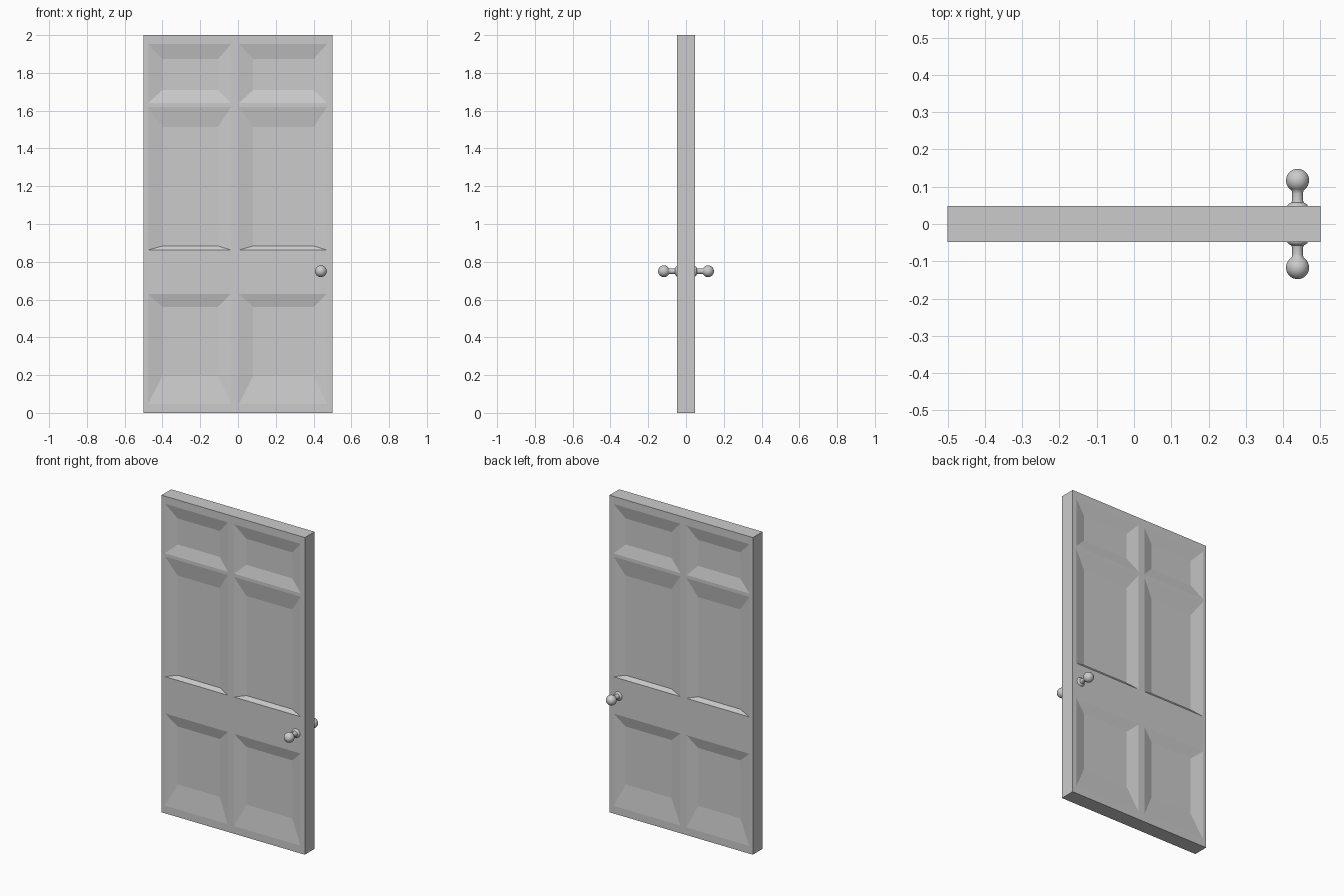
import bpy, bmesh, math

if "Cube" in bpy.data.objects:
    bpy.data.objects.remove(bpy.data.objects["Cube"])

HALF = 0.048     # half door thickness
DEPTH = 0.018    # panel recess depth


def new_object(name, bm):
    mesh = bpy.data.meshes.new(name)
    bm.to_mesh(mesh)
    bm.free()
    obj = bpy.data.objects.new(name, mesh)
    bpy.context.collection.objects.link(obj)
    return obj


# Panel columns and rows: outer low, inner low, inner high, outer high
columns = [(-0.476, -0.40, -0.106, -0.037), (0.005, 0.08, 0.40, 0.471)]
rows = [(0.048, 0.196, 0.561, 0.63),
        (0.862, 0.884, 1.513, 1.619),
        (1.64, 1.709, 1.873, 1.952)]


def spans(panels, low, high):
    """Split a side into plain strips and panel strips."""
    result = []
    for p in panels:
        result += [(low, p[0], None), (p[0], p[3], p)]
        low = p[3]
    return result + [(low, high, None)]


# Door leaf: front half with bevelled recesses, mirrored to the back
bm = bmesh.new()


def ring(x0, x1, z0, z1, y):
    return [bm.verts.new(c) for c in
            ((x0, y, z0), (x1, y, z0), (x1, y, z1), (x0, y, z1))]


for x0, x1, col in spans(columns, -0.5, 0.5):
    for z0, z1, row in spans(rows, 0.0, 2.0):
        outer = ring(x0, x1, z0, z1, -HALF)
        if col and row:
            inner = ring(col[1], col[2], row[1], row[2], -HALF + DEPTH)
            bm.faces.new(inner)
            for i in range(4):
                j = (i + 1) % 4
                bm.faces.new((outer[i], outer[j], inner[j], inner[i]))
        else:
            bm.faces.new(outer)
bmesh.ops.remove_doubles(bm, verts=bm.verts[:], dist=0.0005)

# Door edges, from the front face to the middle plane
rim = [e for e in bm.edges if e.is_boundary]
extruded = bmesh.ops.extrude_edge_only(bm, edges=rim)["geom"]
for v in extruded:
    if isinstance(v, bmesh.types.BMVert):
        v.co.y = 0.0
bmesh.ops.recalc_face_normals(bm, faces=bm.faces[:])
door = new_object("door_leaf", bm)
mirror = door.modifiers.new("back_side", "MIRROR")
mirror.use_axis = (False, True, False)


# Knobs: a flared neck and a ball, turned about the y axis
def knob(name, side):
    neck = [(0.0, 0.045), (0.028, 0.045), (0.027, 0.051), (0.022, 0.055),
            (0.016, 0.058), (0.0145, 0.065), (0.0145, 0.082), (0.016, 0.092)]
    start = math.asin(0.016 / 0.031)
    ball = [(0.031 * math.sin(a), 0.117 - 0.031 * math.cos(a))
            for a in (start + (math.pi - start) * i / 14 for i in range(15))]
    bm = bmesh.new()
    verts = [bm.verts.new((r, side * y, 0)) for r, y in neck[:-1] + ball]
    edges = [bm.edges.new(pair) for pair in zip(verts, verts[1:])]
    bmesh.ops.spin(bm, geom=verts + edges, cent=(0, 0, 0), axis=(0, 1, 0),
                   angle=math.tau, steps=32)
    bmesh.ops.remove_doubles(bm, verts=bm.verts[:], dist=0.00005)
    bmesh.ops.recalc_face_normals(bm, faces=bm.faces[:])
    obj = new_object(name, bm)
    obj.location = (0.439, 0, 0.75)
    bpy.ops.object.select_all(action="DESELECT")
    obj.select_set(True)
    bpy.context.view_layer.objects.active = obj
    bpy.ops.object.shade_smooth_by_angle(angle=math.radians(45))


knob("front_knob", -1)
knob("back_knob", 1)
